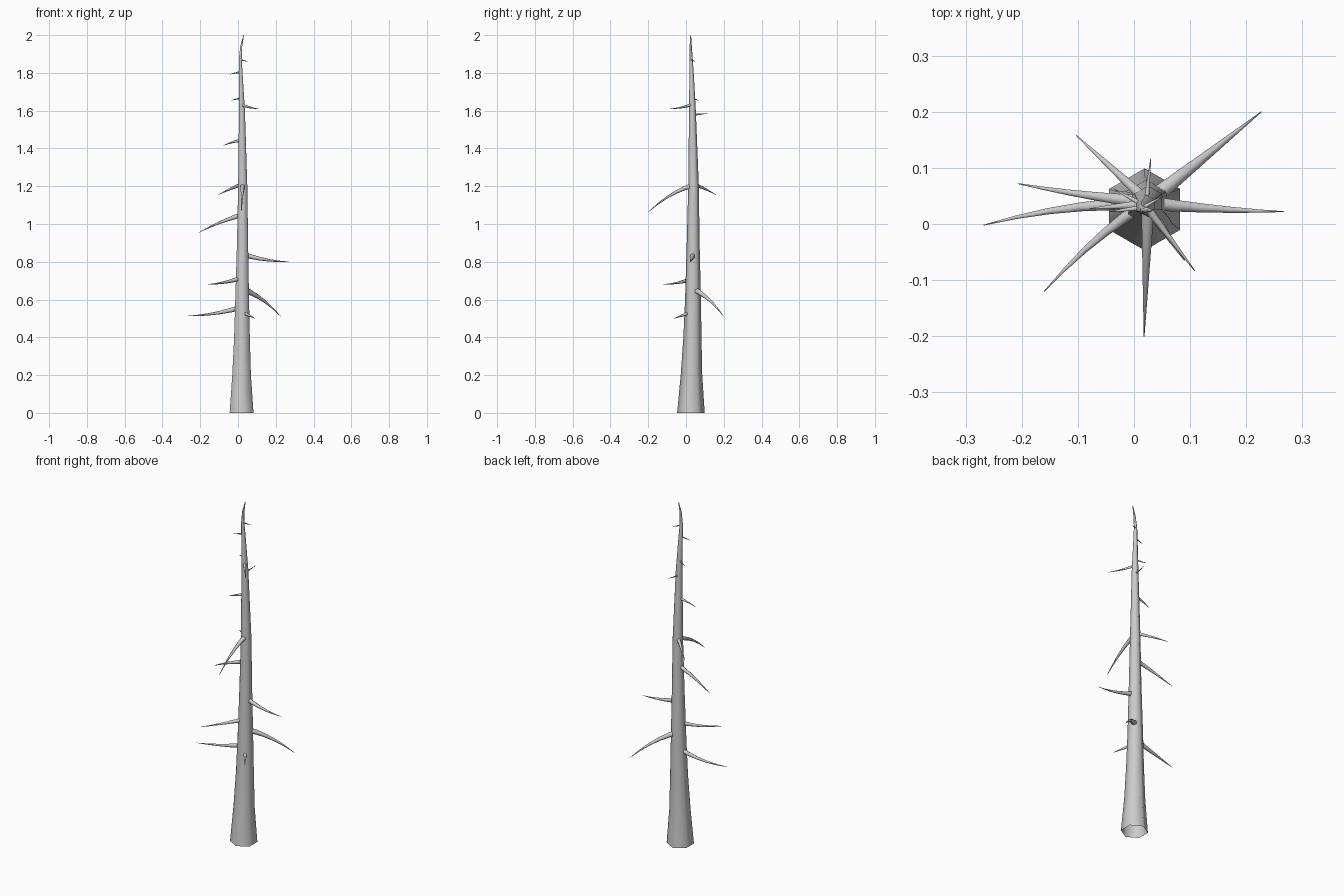
import bpy, bmesh, math
from mathutils import Vector


def tube(name, points, radii, sides, horizontal=False, cap_tip=True):
    """Tapered tube through points; rings lie flat or square to the path."""
    bm = bmesh.new()
    rings = []
    for i, (p, r) in enumerate(zip(points, radii)):
        if horizontal:
            u, v = Vector((1, 0, 0)), Vector((0, 1, 0))
        else:
            d = (points[min(i + 1, len(points) - 1)] - points[max(i - 1, 0)]).normalized()
            u = Vector((0, 0, 1)).cross(d).normalized()
            v = d.cross(u)
        ring = []
        for k in range(sides):
            a = math.pi / 2 + 2 * math.pi * k / sides
            ring.append(bm.verts.new(p + r * (math.cos(a) * u + math.sin(a) * v)))
        rings.append(ring)
    for a, b in zip(rings, rings[1:]):
        for k in range(sides):
            n = (k + 1) % sides
            bm.faces.new((a[k], a[n], b[n], b[k]))
    if cap_tip:
        bm.faces.new(rings[-1])
    me = bpy.data.meshes.new(name)
    bm.to_mesh(me)
    bm.free()
    for f in me.polygons:
        f.use_smooth = True
    ob = bpy.data.objects.new(name, me)
    bpy.context.collection.objects.link(ob)
    return ob


# Trunk: x, y, z, radius
TRUNK = [(0.019, 0.026, 0, 0.073), (0.019, 0.029, 0.2, 0.057),
         (0.021, 0.034, 0.4, 0.048), (0.022, 0.037, 0.6, 0.042),
         (0.024, 0.038, 0.9, 0.034), (0.025, 0.040, 1.2, 0.028),
         (0.023, 0.037, 1.4, 0.023), (0.021, 0.034, 1.6, 0.018),
         (0.015, 0.030, 1.78, 0.012), (0.012, 0.027, 1.87, 0.009),
         (0.017, 0.025, 1.94, 0.006), (0.030, 0.025, 2.0, 0.002)]
tube("trunk", [Vector(t[:3]) for t in TRUNK], [t[3] for t in TRUNK], 6, horizontal=True)


def trunk_axis(z):
    for a, b in zip(TRUNK, TRUNK[1:]):
        if a[2] <= z <= b[2]:
            return Vector(a[:3]).lerp(Vector(b[:3]), (z - a[2]) / (b[2] - a[2]))


# Branches: root z, tip x, y, z, root radius, mid-point bend in y and z
BRANCHES = [
    (0.655, 0.227, 0.200, 0.51, 0.017, 0.000, 0.020),
    (0.535, 0.090, -0.065, 0.50, 0.012, 0.000, 0.000),
    (0.560, -0.268, -0.002, 0.513, 0.014, 0.010, -0.010),
    (0.715, -0.160, -0.120, 0.68, 0.013, 0.012, -0.006),
    (0.840, 0.267, 0.022, 0.80, 0.014, -0.003, -0.009),
    (1.050, -0.207, 0.072, 0.955, 0.013, -0.003, 0.007),
    (1.205, 0.018, -0.200, 1.063, 0.013, 0.000, 0.020),
    (1.212, -0.103, 0.158, 1.155, 0.011, 0.000, 0.003),
    (1.445, -0.080, 0.027, 1.415, 0.009, 0.000, 0.003),
    (1.632, 0.108, -0.083, 1.61, 0.008, 0.000, -0.004),
    (1.580, 0.030, 0.117, 1.588, 0.005, 0.000, -0.003),
    (1.668, -0.035, 0.062, 1.655, 0.005, 0.000, 0.000),
    (1.805, -0.043, 0.022, 1.793, 0.005, 0.000, 0.000),
    (1.870, 0.052, 0.050, 1.860, 0.004, 0.000, 0.000),
]
for i, (z, tx, ty, tz, r, by, bz) in enumerate(BRANCHES):
    root, tip, bend = trunk_axis(z), Vector((tx, ty, tz)), Vector((0, by, bz))
    pts, rad = [], []
    for k in range(6):
        t = k / 5
        pts.append(root.lerp(tip, t) + bend * 4 * t * (1 - t))
        rad.append(r * (1 - t) + 0.0008)
    tube(f"branch_{i + 1}", pts, rad, 6)
